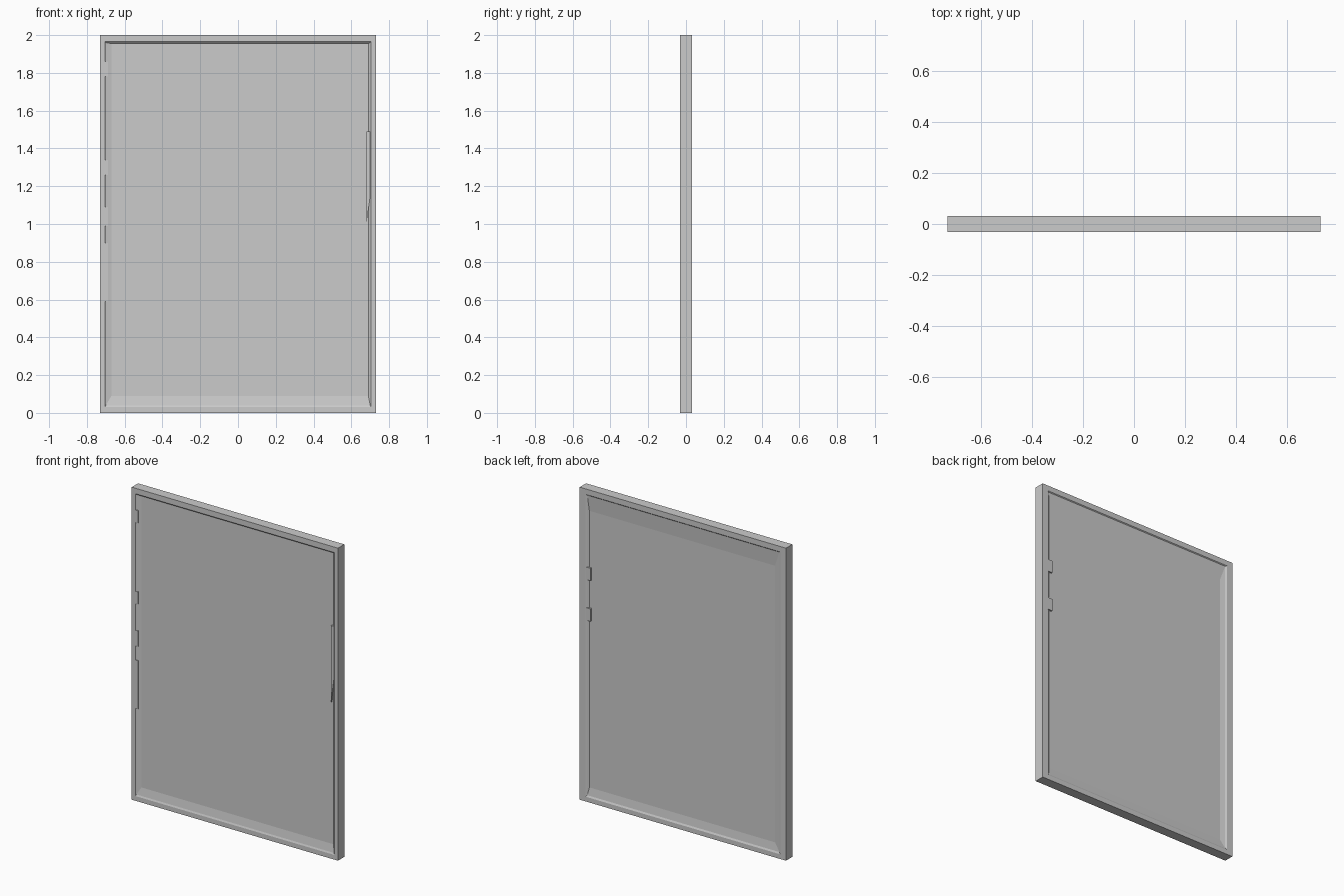
import bpy, bmesh

if "Cube" in bpy.data.objects:
    bpy.data.objects.remove(bpy.data.objects["Cube"])

W, T, H = 0.73, 0.032, 2.0


def rect(x0, x1, z0, z1, y):
    return [(x0, y, z0), (x1, y, z0), (x1, y, z1), (x0, y, z1)]


def finish(bm, name):
    bmesh.ops.recalc_face_normals(bm, faces=bm.faces)
    me = bpy.data.meshes.new(name)
    bm.to_mesh(me)
    bm.free()
    ob = bpy.data.objects.new(name, me)
    bpy.context.collection.objects.link(ob)
    return ob


def skin(name, loops):
    """Bridge successive four-point loops and cap both ends."""
    bm = bmesh.new()
    rings = [[bm.verts.new(p) for p in lp] for lp in loops]
    for a, b in zip(rings, rings[1:]):
        for i in range(4):
            j = (i + 1) % 4
            bm.faces.new((a[i], a[j], b[j], b[i]))
    bm.faces.new(rings[0])
    bm.faces.new(rings[-1])
    return finish(bm, name)


def block(name, x0, x1, y0, y1, z0, z1):
    return skin(name, [rect(x0, x1, z0, z1, y0), rect(x0, x1, z0, z1, y1)])


# Door slab: shallow recess with a raised rim on both faces
skin("door_panel", [
    rect(-0.67, 0.69, 0.09, 1.955, -T + 0.012),
    rect(-0.70, 0.70, 0.04, 1.96, -T + 0.004),
    rect(-0.705, 0.705, 0.03, 1.965, -T),
    rect(-W, W, 0, H, -T),
    rect(-W, W, 0, H, T),
    rect(-0.69, 0.69, 0.03, 1.965, T),
    rect(-0.68, 0.68, 0.04, 1.96, T - 0.005),
    rect(-0.645, 0.67, 0.09, 1.86, T - 0.012),
])

# Hinge-side lugs set in the front recess
for i, (z0, z1) in enumerate([(1.78, 1.86), (1.26, 1.34), (0.99, 1.09), (0.59, 0.90)]):
    block(f"front_lug_{i + 1}", -0.705, -0.688, -T + 0.001, -T + 0.02, z0, z1)

# Long tapered handle strip on the front, right-hand side
skin("handle_strip", [
    [(0.68, y, 1.0), (0.70, y, 1.15), (0.70, y, 1.49), (0.68, y, 1.49)]
    for y in (-T + 0.001, -T + 0.02)
])

# Latch lugs on the back
for i, z in enumerate((1.20, 1.46)):
    block(f"back_latch_{i + 1}", 0.655, 0.70, T - 0.02, T - 0.001, z - 0.04, z + 0.04)
